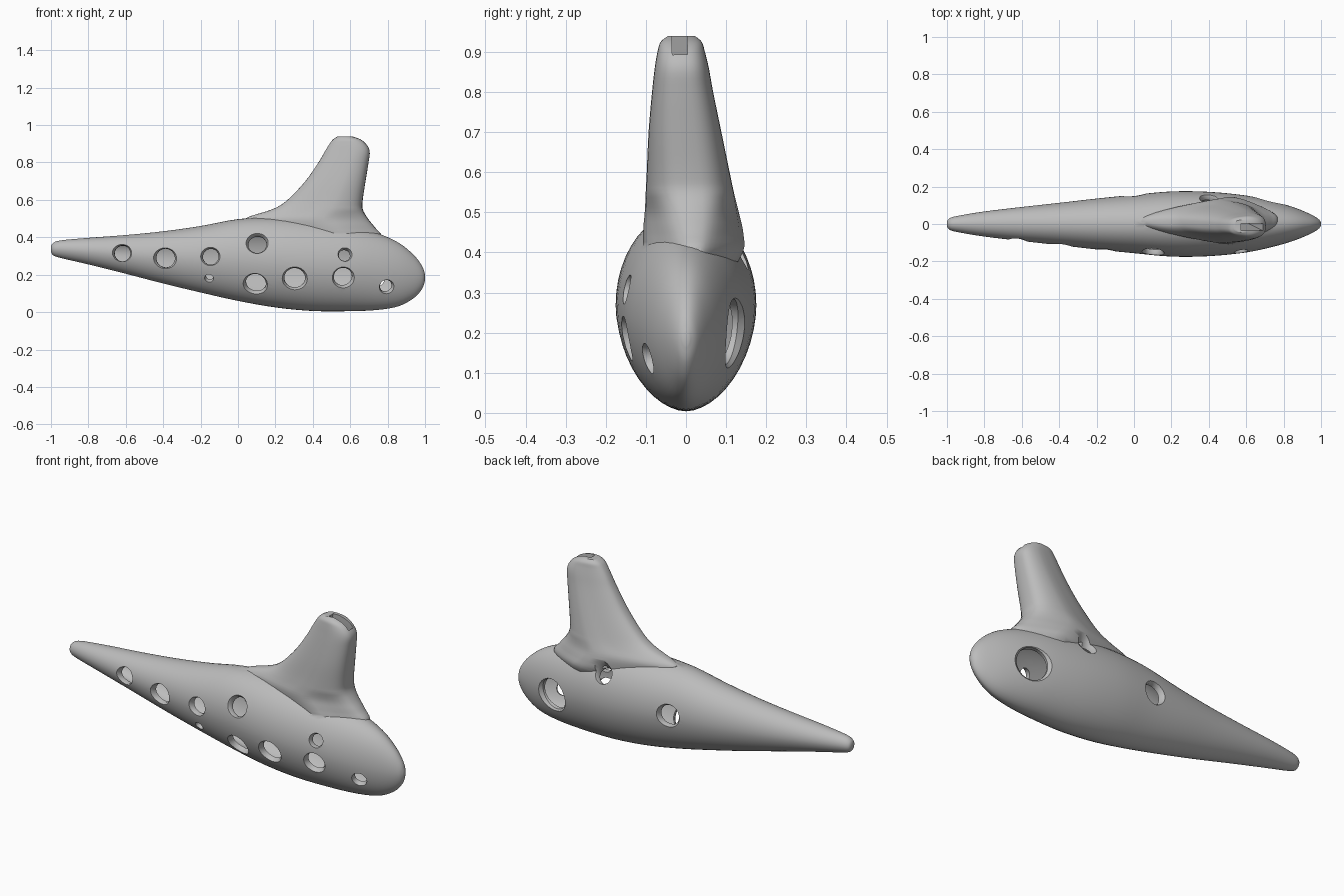
import bpy
import bmesh
from math import sin, cos, pi, copysign
from mathutils import Vector
from mathutils.bvhtree import BVHTree

cube = bpy.data.objects.get("Cube")
if cube:
    bpy.data.objects.remove(cube, do_unlink=True)

clay = bpy.data.materials.new("grey clay")
clay.use_nodes = True
clay.diffuse_color = (0.5, 0.5, 0.5, 1)
clay.node_tree.nodes["Principled BSDF"].inputs["Base Color"].default_value = (0.5, 0.5, 0.5, 1)


def new_object(name, bm):
    bmesh.ops.recalc_face_normals(bm, faces=bm.faces)
    mesh = bpy.data.meshes.new(name)
    bm.to_mesh(mesh)
    bm.free()
    mesh.materials.append(clay)
    obj = bpy.data.objects.new(name, mesh)
    bpy.context.scene.collection.objects.link(obj)
    return obj


def resample(rows, steps):
    """Smooth the station table with a Catmull-Rom spline."""
    pts = [Vector(r) for r in rows]
    pts = [pts[0]] + pts + [pts[-1]]
    out = []
    for a, b, c, d in zip(pts, pts[1:], pts[2:], pts[3:]):
        for i in range(steps):
            t = i / steps
            out.append(b + (c - a) * t / 2 + (a * 2 - b * 5 + c * 4 - d) * t**2 / 2
                       + (b * 3 - a - c * 3 + d) * t**3 / 2)
    return out + [pts[-1]]


def loft(name, rings):
    bm = bmesh.new()
    loops = [[bm.verts.new(p) for p in ring] for ring in rings]
    n = len(loops[0])
    for a, b in zip(loops, loops[1:]):
        for i in range(n):
            bm.faces.new((a[i], a[(i + 1) % n], b[(i + 1) % n], b[i]))
    bm.faces.new(loops[0])
    bm.faces.new(loops[-1])
    return new_object(name, bm)


def power(v, n):
    return copysign(abs(v) ** (2 / n), v)


def boolean(target, tool, operation):
    mod = target.modifiers.new(operation, "BOOLEAN")
    mod.object = tool
    mod.operation = operation
    mod.solver = "EXACT"
    bpy.context.view_layer.objects.active = target
    bpy.ops.object.modifier_apply(modifier=mod.name)
    bpy.data.objects.remove(tool, do_unlink=True)


# Body stations: x, bottom, top, half width
body_stations = [
    (-1, .325, .35, .012), (-.99, .305, .368, .028), (-.95, .29, .383, .042),
    (-.8, .255, .397, .067), (-.6, .205, .412, .091), (-.4, .153, .432, .113),
    (-.2, .105, .46, .136), (0, .06, .497, .156), (.2, .025, .505, .174),
    (.4, .006, .49, .172), (.6, .005, .46, .152), (.75, .012, .42, .12),
    (.86, .032, .37, .087), (.94, .075, .305, .054), (.985, .125, .245, .028),
    (1, .17, .2, .008)]


def body_ring(x, low, high, half, wall=0):
    mid = low + (high - low) * .52
    ring = []
    for i in range(48):
        t = 2 * pi * i / 48
        rise = high - mid if sin(t) > 0 else mid - low
        n = 2 if sin(t) > 0 else 1.85
        ring.append((x, power(cos(t), n) * (half - wall), mid + power(sin(t), n) * (rise - wall)))
    return ring


stations = resample(body_stations, 4)
ocarina = loft("ocarina_body", [body_ring(*s) for s in stations])
surface = BVHTree.FromObject(ocarina, bpy.context.evaluated_depsgraph_get())
hollow = [s for s in stations if s[3] > .05]
cavity = loft("cavity_cutter", [body_ring(*s, wall=.03) for s in hollow])

# Mouthpiece stations: z, left end, right end, front, back
mouth_stations = [
    (.33, .25, .72, -.06, .1), (.4, .14, .77, -.105, .145), (.45, .08, .735, -.11, .146),
    (.5, .04, .695, -.106, .135), (.55, .185, .667, -.103, .122), (.6, .265, .667, -.1, .111),
    (.7, .36, .682, -.095, .09), (.8, .43, .698, -.086, .069), (.86, .465, .704, -.079, .058),
    (.9, .49, .685, -.072, .048), (.925, .51, .653, -.064, .04), (.94, .535, .61, -.045, .022)]


def mouth_ring(z, x0, x1, y0, y1):
    ring = []
    flare = min(1, max(0, (.55 - z) / .13))
    for i in range(40):
        t = 2 * pi * i / 40
        u, v = power(cos(t), 2.8), power(sin(t), 2.8)
        taper = 1 - min(.65, (x1 - x0) * 1.1) * max(0, .3 - u) / 1.3
        taper -= flare * .5 * max(0, u - .3) / .7
        ring.append(((x0 + x1) / 2 + u * (x1 - x0) / 2,
                     (y0 + y1) / 2 + v * taper * (y1 - y0) / 2, z))
    return ring


mouthpiece = loft("mouthpiece", [mouth_ring(*s) for s in resample(mouth_stations, 4)])
boolean(ocarina, mouthpiece, "UNION")
boolean(ocarina, cavity, "DIFFERENCE")

# Windway: a flat slot from the tip down towards the sound window
windway = loft("windway_cutter", [
    [(x - w, y - .02, z), (x + w, y - .02, z), (x + w, y + .018, z), (x - w, y + .018, z)]
    for x, y, z, w in ((.645, -.016, .96, .068), (.62, -.014, .885, .066), (.44, .09, .42, .04))])
boolean(ocarina, windway, "DIFFERENCE")


def finger_hole(x, z, radius, side):
    """Cut a chamfered round hole square to the wall."""
    spot, normal, _, _ = surface.ray_cast(Vector((x, side, z)), Vector((0, -side, 0)))
    turn = normal.to_track_quat("Z", "Y")
    rings = []
    for depth, r in ((.04, 1.35), (0, 1), (-.018, .82), (-.075, .8)):
        rings.append([spot + turn @ Vector((cos(a) * r * radius, sin(a) * r * radius, depth))
                      for a in (2 * pi * i / 32 for i in range(32))])
    boolean(ocarina, loft("hole_cutter", rings), "DIFFERENCE")


# Finger holes in front: x, z, radius
for x, z, r in ((-.62, .315, .052), (-.39, .287, .062), (-.148, .297, .052), (-.155, .18, .024),
                (.102, .368, .06), (.093, .148, .066), (.303, .177, .068), (.563, .185, .06),
                (.572, .308, .038), (.795, .135, .04)):
    finger_hole(x, z, r, -1)
# Thumb holes and sound window at the back
for x, z, r in ((0, .29, .065), (.72, .2, .1), (.4, .4, .05)):
    finger_hole(x, z, r, 1)

bpy.ops.object.select_all(action="DESELECT")
ocarina.select_set(True)
bpy.context.view_layer.objects.active = ocarina
bpy.ops.object.shade_smooth_by_angle(angle=.6)
